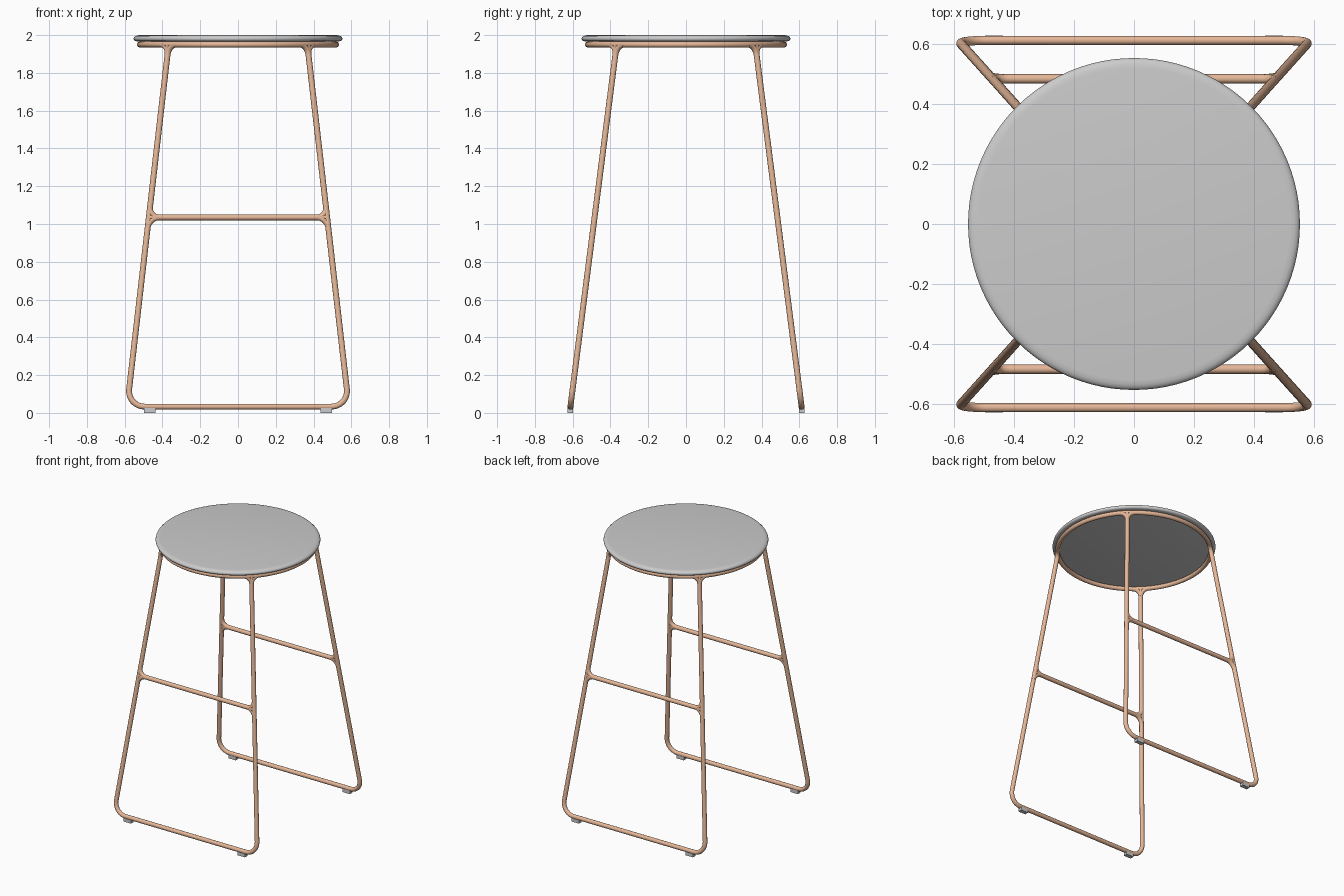
import bpy, math
from mathutils import Vector as V

if "Cube" in bpy.data.objects:
    bpy.data.objects.remove(bpy.data.objects["Cube"])

R = 0.0155          # tube radius
RING_R, RING_Z = 0.519, 1.95

copper = bpy.data.materials.new("copper")
copper.diffuse_color = (0.78, 0.47, 0.31, 1)
copper.use_nodes = True
copper.node_tree.nodes["Principled BSDF"].inputs["Base Color"].default_value = copper.diffuse_color


def bend(a, corner, b, n=12):
    """Points of a rounded corner running from a to b."""
    k = 0.5523
    c1, c2 = a.lerp(corner, k), b.lerp(corner, k)
    pts = []
    for i in range(n + 1):
        t = i / n
        s = 1 - t
        pts.append(a * s**3 + c1 * 3 * s * s * t + c2 * 3 * s * t * t + b * t**3)
    return pts


def tubes(name, paths, cyclic=False):
    """Round tubes swept along a list of paths, as one mesh."""
    cu = bpy.data.curves.new(name, 'CURVE')
    cu.dimensions = '3D'
    cu.bevel_depth = R
    cu.bevel_resolution = 6
    cu.use_fill_caps = True
    for path in paths:
        sp = cu.splines.new('POLY')
        sp.points.add(len(path) - 1)
        for p, co in zip(sp.points, path):
            p.co = (*co, 1)
        sp.use_cyclic_u = cyclic
    ob = bpy.data.objects.new(name, cu)
    bpy.context.collection.objects.link(ob)
    cu.materials.append(copper)
    bpy.ops.object.select_all(action='DESELECT')
    ob.select_set(True)
    bpy.context.view_layer.objects.active = ob
    bpy.ops.object.convert(target='MESH')
    bpy.ops.object.shade_smooth_by_angle(angle=math.radians(50))
    return ob


def ring_point(a):
    return V((RING_R * math.cos(a), RING_R * math.sin(a), RING_Z))


# Seat: lathed disc with a rounded rim
profile = [(0, 1.967), (0.535, 1.967), (0.545, 1.969), (0.551, 1.974), (0.553, 1.981),
           (0.551, 1.988), (0.545, 1.994), (0.535, 1.998), (0.52, 2.0), (0, 2.0)]
N = 96
verts, faces = [], []
for r, z in profile[1:-1]:
    verts += [(r * math.cos(2 * math.pi * i / N), r * math.sin(2 * math.pi * i / N), z)
              for i in range(N)]
rows = len(profile) - 2
for j in range(rows - 1):
    for i in range(N):
        k = (i + 1) % N
        faces.append((j * N + i, j * N + k, (j + 1) * N + k, (j + 1) * N + i))
faces.append(tuple(reversed(range(N))))
faces.append(tuple(range((rows - 1) * N, rows * N)))
me = bpy.data.meshes.new("seat")
me.from_pydata(verts, [], faces)
seat = bpy.data.objects.new("seat", me)
bpy.context.collection.objects.link(seat)
bpy.context.view_layer.objects.active = seat
seat.select_set(True)
bpy.ops.object.shade_smooth_by_angle(angle=math.radians(40))

# Ring under the seat
tubes("seat_ring", [[ring_point(2 * math.pi * i / 96) for i in range(96)]], cyclic=True)

for side, sy in (("front", -1), ("back", 1)):
    tops = [V((sx * 0.367, sy * 0.367, RING_Z)) for sx in (-1, 1)]
    lows = [V((sx * 0.587, sy * 0.612, 0.033)) for sx in (-1, 1)]
    down = [(b - a).normalized() for a, b in zip(tops, lows)]
    across = V((1, 0, 0))

    # Leg loop: down one leg, along the floor, up the other
    path = [tops[0]]
    path += bend(lows[0] - down[0] * 0.095, lows[0], lows[0] + across * 0.095)
    path += bend(lows[1] - across * 0.095, lows[1], lows[1] - down[1] * 0.095)
    path.append(tops[1])
    tubes(side + "_leg_loop", [path])

    # Footrest with curved joints above and below each end
    t = (RING_Z - 1.035) / (RING_Z - 0.033)
    ends = [a.lerp(b, t) for a, b in zip(tops, lows)]
    rest = [[ends[0], ends[1]]]
    for e, d, s in zip(ends, down, (1, -1)):
        for u in (1, -1):
            rest.append(bend(e + d * u * 0.055, e, e + across * s * 0.055, 8))
    tubes(side + "_footrest", rest)

    # Curved joints between legs and ring
    joints = []
    for p, d in zip(tops, down):
        a = math.atan2(p.y, p.x)
        for u in (1, -1):
            joints.append(bend(p + d * 0.055, p, ring_point(a + u * 0.106), 8))
    tubes(side + "_ring_joints", joints)

    # Floor glides
    for label, sx in (("left", -1), ("right", 1)):
        bpy.ops.mesh.primitive_cube_add(size=1, location=(sx * 0.467, sy * 0.613, 0.0125))
        glide = bpy.context.object
        glide.name = f"{side}_{label}_glide"
        glide.scale = (0.06, 0.03, 0.025)
